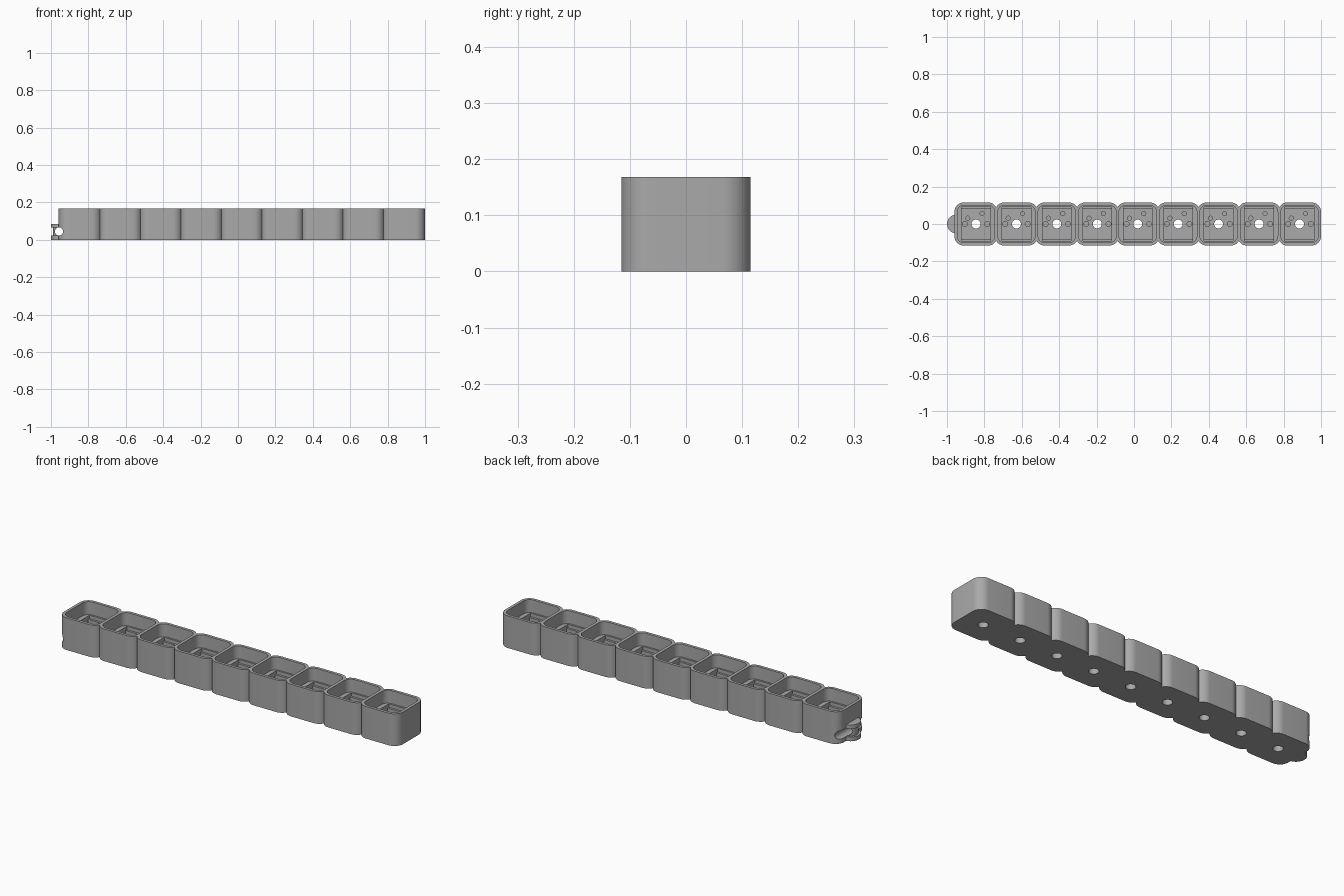
import bpy, bmesh
from math import pi, cos, sin, acos
from mathutils import Matrix

cube = bpy.data.objects.get("Cube")
if cube:
    bpy.data.objects.remove(cube, do_unlink=True)

COUNT, PITCH, HALF, RADIUS, HEIGHT = 9, 0.21625, 0.115, 0.05, 0.168
CENTRES = [0.885 - PITCH * (COUNT - 1 - i) for i in range(COUNT)]
LEFT_END = CENTRES[0] - HALF

grey = bpy.data.materials.new("matte grey")
grey.use_nodes = True
grey.diffuse_color = (0.4, 0.4, 0.4, 1)
grey.node_tree.nodes["Principled BSDF"].inputs["Base Color"].default_value = (0.4, 0.4, 0.4, 1)


def arc(cx, cy, r, start, end, steps=10):
    return [(cx + r * cos(start + (end - start) * i / steps),
             cy + r * sin(start + (end - start) * i / steps)) for i in range(steps + 1)]


def rounded_rect(cx, cy, hx, hy, r):
    points = []
    for k, (sx, sy) in enumerate([(1, 1), (-1, 1), (-1, -1), (1, -1)]):
        points += arc(cx + sx * (hx - r), cy + sy * (hy - r), r, k * pi / 2, (k + 1) * pi / 2, 6)
    return points


def rect(cx, cy, hx, hy):
    return [(cx + hx, cy + hy), (cx - hx, cy + hy), (cx - hx, cy - hy), (cx + hx, cy - hy)]


def circle(cx, cy, r):
    return arc(cx, cy, r, 0, 2 * pi, 24)[:-1]


def prisms(name, outlines, bottom, top):
    """Extrude closed counterclockwise outlines between two heights."""
    bm = bmesh.new()
    for outline in outlines:
        low = [bm.verts.new((x, y, bottom)) for x, y in outline]
        high = [bm.verts.new((x, y, top)) for x, y in outline]
        bm.faces.new(low[::-1])
        bm.faces.new(high)
        for i in range(len(low)):
            j = (i + 1) % len(low)
            bm.faces.new((low[i], low[j], high[j], high[i]))
    mesh = bpy.data.meshes.new(name)
    bm.to_mesh(mesh)
    bm.free()
    mesh.materials.append(grey)
    obj = bpy.data.objects.new(name, mesh)
    bpy.context.collection.objects.link(obj)
    return obj


def combine(target, tool, operation="DIFFERENCE"):
    """Apply a boolean and discard the tool object."""
    mod = target.modifiers.new("cut", "BOOLEAN")
    mod.operation, mod.solver, mod.object = operation, "EXACT", tool
    bpy.context.view_layer.objects.active = target
    bpy.ops.object.modifier_apply(modifier=mod.name)
    bpy.data.objects.remove(tool, do_unlink=True)


# Scalloped outer shell: the front edge is traced, then turned for the back
inner = HALF - RADIUS
notch = acos((PITCH / 2 - inner) / RADIUS)
front = []
for i, cx in enumerate(CENTRES):
    start = pi if i == 0 else pi + notch
    end = 2 * pi if i == COUNT - 1 else 2 * pi - notch
    left = arc(cx - inner, -inner, RADIUS, start, 1.5 * pi)
    right = arc(cx + inner, -inner, RADIUS, 1.5 * pi, end)
    front += (left if i == 0 else left[1:]) + right
back = [(x, -y) for x, y in reversed(front)]
housing = prisms("switch_housing", [front + back], 0, HEIGHT)

# Cable loop on the end: two rounded flanges around a narrower neck
def half_disc(r):
    return arc(LEFT_END + 0.01, 0, r, pi / 2, 1.5 * pi, 20) + [(LEFT_END + 0.03, -r), (LEFT_END + 0.03, r)]

for name, r, z0, z1 in [("neck", 0.038, 0.01, 0.075),
                        ("lower_flange", 0.05, 0, 0.022), ("upper_flange", 0.05, 0.065, 0.085)]:
    combine(housing, prisms(name, [half_disc(r)], z0, z1), "UNION")

# Key wells, stepped switch sockets and pin holes
combine(housing, prisms("wells", [rounded_rect(x, 0, 0.1, 0.1, 0.036) for x in CENTRES], 0.1, 0.2))
combine(housing, prisms("clip_steps", [rect(x, 0, 0.077, 0.091) for x in CENTRES], 0.082, 0.15))
combine(housing, prisms("sockets", [rect(x, 0, 0.077, 0.08) for x in CENTRES], 0.04, 0.15))
combine(housing, prisms("centre_holes", [circle(x, 0, 0.024) for x in CENTRES], -0.1, 0.15))
PINS = [(-0.06, 0, 0.013), (0.06, 0, 0.013), (-0.044, 0.031, 0.011), (0.032, 0.056, 0.011)]
combine(housing, prisms("pin_holes", [circle(x + px, py, r) for x in CENTRES for px, py, r in PINS], 0.008, 0.15))

# Cable hole running crosswise through the loop
cable = prisms("cable_hole", [circle(0, 0, 0.022)], -0.2, 0.2)
cable.data.transform(Matrix.Translation((LEFT_END + 0.003, 0, 0.045)) @ Matrix.Rotation(pi / 2, 4, "X"))
combine(housing, cable)

bpy.ops.object.select_all(action="DESELECT")
housing.select_set(True)
bpy.context.view_layer.objects.active = housing
bpy.ops.object.shade_smooth_by_angle(angle=pi / 6)
